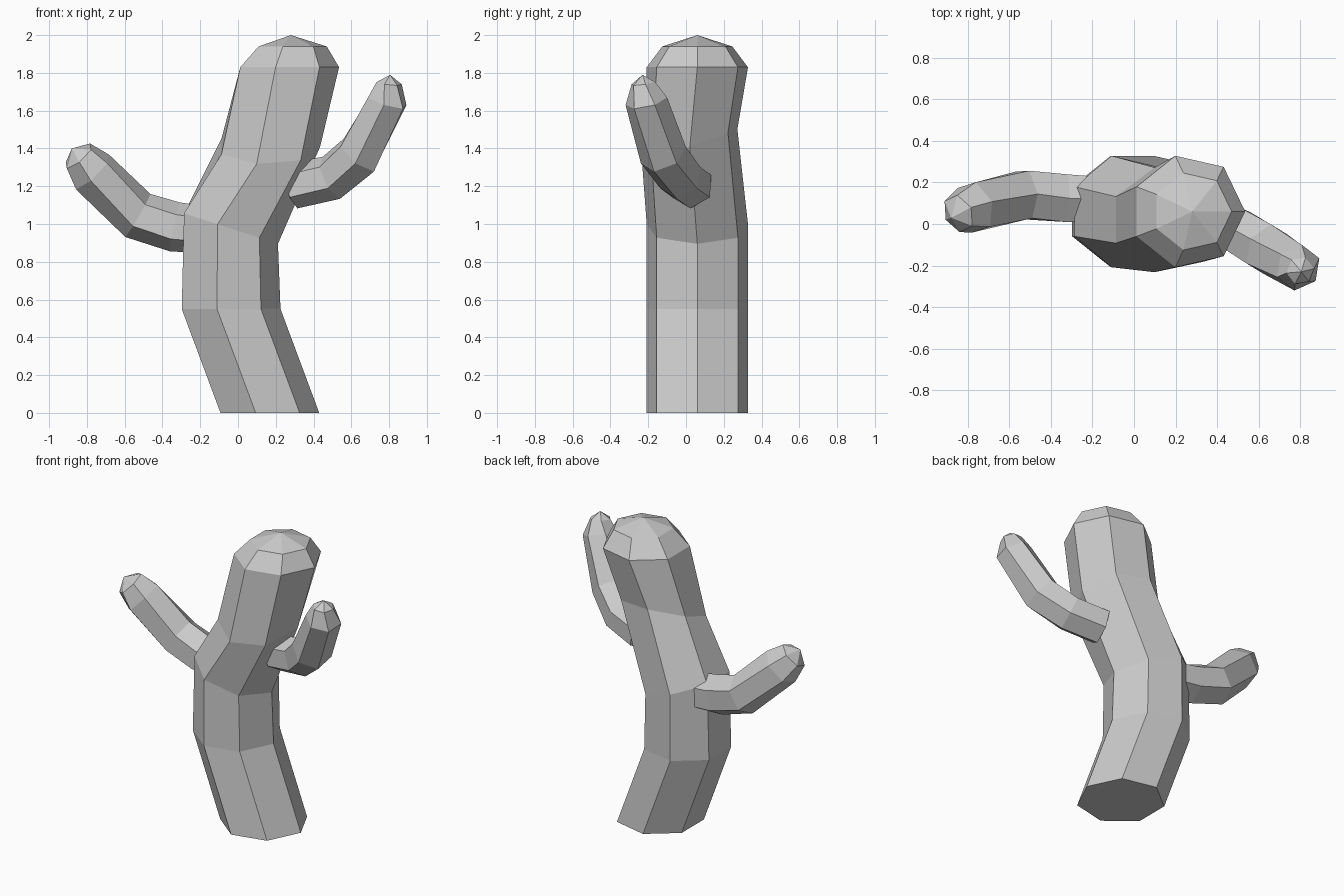
import bpy, bmesh, math
from mathutils import Vector, Matrix, Euler

if "Cube" in bpy.data.objects:
    bpy.data.objects.remove(bpy.data.objects["Cube"])


def loft(name, rings, apex):
    """Skin rings of equal length, closed base, pointed fan at the apex."""
    bm = bmesh.new()
    loops = [[bm.verts.new(p) for p in ring] for ring in rings]
    n = len(loops[0])
    tip = bm.verts.new(apex)
    bm.faces.new(loops[0][::-1])
    for a, b in zip(loops, loops[1:]):
        for i in range(n):
            j = (i + 1) % n
            bm.faces.new((a[i], a[j], b[j], b[i]))
    for i in range(n):
        bm.faces.new((loops[-1][i], loops[-1][(i + 1) % n], tip))
    bmesh.ops.recalc_face_normals(bm, faces=bm.faces)
    mesh = bpy.data.meshes.new(name)
    bm.to_mesh(mesh)
    bm.free()
    obj = bpy.data.objects.new(name, mesh)
    bpy.context.collection.objects.link(obj)
    return obj


def polygon(center, radius, sides, basis, phase=0):
    pts = []
    for i in range(sides):
        a = phase + math.tau * i / sides
        v = Vector((math.cos(a), math.sin(a), 0)) * radius
        pts.append(Vector(center) + basis @ v)
    return pts


def arm(name, path, apex, phase):
    """Six-sided arm whose rings stand square to the path."""
    centers = [Vector(p[:3]) for p in path] + [Vector(apex)]
    rings = []
    for i, p in enumerate(path):
        before = (centers[i] - centers[max(i - 1, 0)]).normalized()
        after = (centers[i + 1] - centers[i]).normalized()
        t = (before + after).normalized()
        side = t.cross(Vector((0, 0, 1))).normalized()
        up = side.cross(t)
        basis = Matrix((side, up, t)).transposed()
        rings.append(polygon(p[:3], p[3], 6, basis, phase))
    return loft(name, rings, apex)


# Trunk: seven-sided, bending; x, y, z, radius, tilt about x, tilt about y
trunk = [
    (0.155, 0.06, 0.00, 0.275, 0, 0),
    (-0.05, 0.06, 0.55, 0.275, 0, 0),
    (-0.05, 0.06, 0.98, 0.275, 0, 18),
    (0.16, 0.02, 1.41, 0.275, 20, 0),
    (0.26, 0.06, 1.83, 0.275, 0, 0),
    (0.28, 0.06, 1.94, 0.19, 0, 0),
]
loft("trunk", [
    polygon((x, y, z), r, 7,
            Euler((math.radians(tx), math.radians(ty), 0)).to_matrix())
    for x, y, z, r, tx, ty in trunk], (0.28, 0.06, 2.0))

# Right arm, rising steeply
arm("right_arm", [
    (0.29, 0.03, 1.20, 0.12),
    (0.495, -0.03, 1.245, 0.122),
    (0.64, -0.12, 1.365, 0.128),
    (0.79, -0.21, 1.65, 0.113),
    (0.80, -0.225, 1.745, 0.068),
], (0.805, -0.23, 1.79), math.radians(90))

# Left arm, reaching outward
arm("left_arm", [
    (-0.19, 0.12, 0.97, 0.125),
    (-0.335, 0.125, 0.985, 0.132),
    (-0.53, 0.14, 1.045, 0.132),
    (-0.77, 0.08, 1.275, 0.13),
    (-0.845, 0.05, 1.36, 0.095),
], (-0.88, 0.03, 1.40), math.radians(90))
